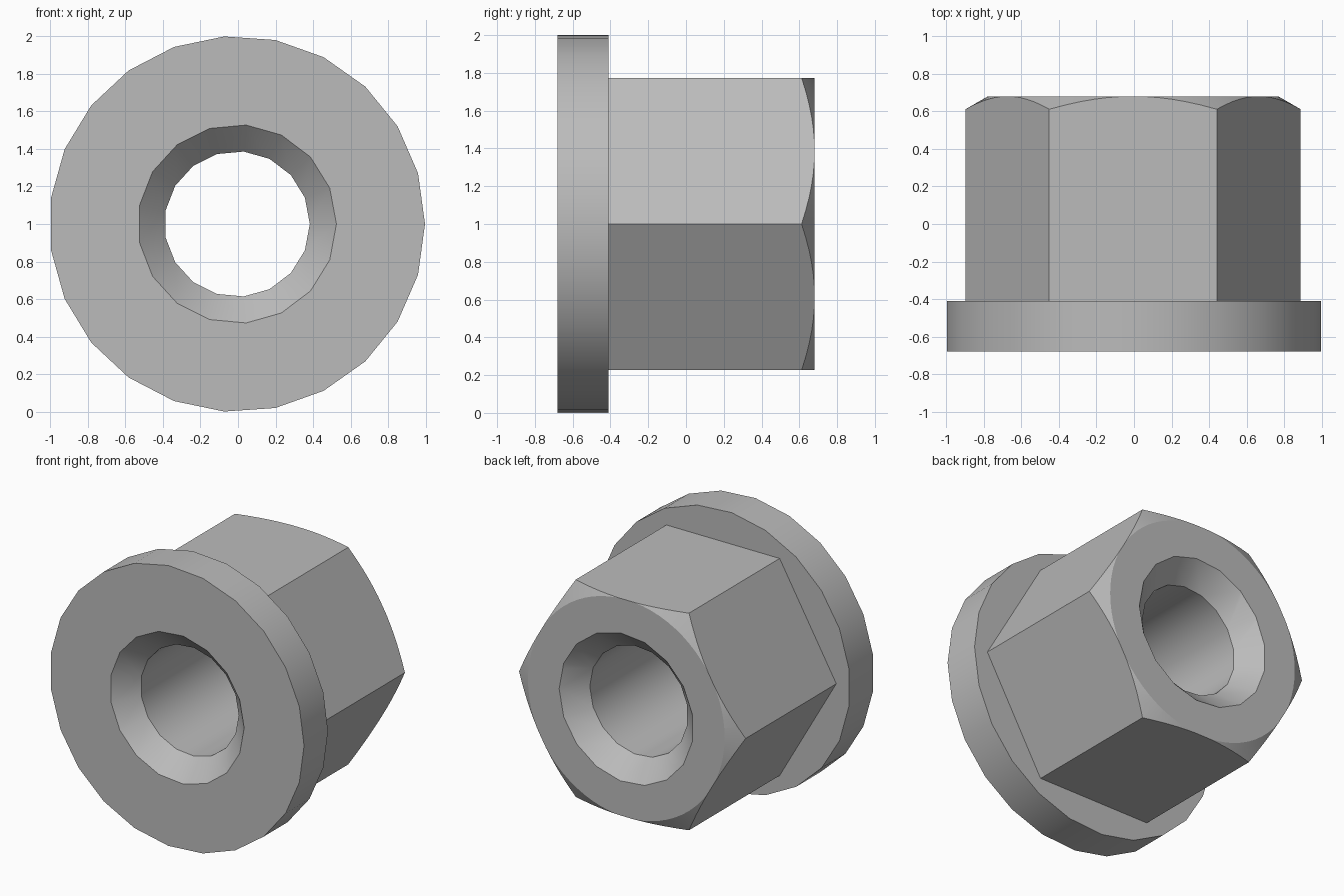
import bpy, bmesh, math

cube = bpy.data.objects.get("Cube")
if cube:
    bpy.data.objects.remove(cube, do_unlink=True)

FRONT, STEP, BACK = -0.68, -0.41, 0.68   # depth stations along the bore
CENTRE_X, CENTRE_Z = -0.005, 1.0

steel = bpy.data.materials.new("plain_grey")
steel.use_nodes = True
grey = (0.5, 0.5, 0.5, 1)
steel.diffuse_color = grey
steel.node_tree.nodes["Principled BSDF"].inputs["Base Color"].default_value = grey


def lathe(name, sides, profile):
    """Closed solid turned around the y axis from (y, radius) stations."""
    bm = bmesh.new()
    rings = []
    for y, r in profile:
        angles = [2 * math.pi * i / sides for i in range(sides)]
        rings.append([bm.verts.new((CENTRE_X + r * math.cos(a), y, CENTRE_Z + r * math.sin(a)))
                      for a in angles])
    for a, b in zip(rings, rings[1:]):
        for i in range(sides):
            j = (i + 1) % sides
            bm.faces.new((a[i], a[j], b[j], b[i]))
    bm.faces.new(rings[0])
    bm.faces.new(rings[-1])
    bmesh.ops.recalc_face_normals(bm, faces=bm.faces)
    mesh = bpy.data.meshes.new(name)
    bm.to_mesh(mesh)
    bm.free()
    mesh.materials.append(steel)
    obj = bpy.data.objects.new(name, mesh)
    bpy.context.collection.objects.link(obj)
    return obj


def combine(target, tool, operation):
    """Apply a boolean and discard the tool."""
    mod = target.modifiers.new("cut", 'BOOLEAN')
    mod.object, mod.operation, mod.solver = tool, operation, 'EXACT'
    bpy.context.view_layer.objects.active = target
    bpy.ops.object.modifier_apply(modifier=mod.name)
    bpy.data.objects.remove(tool, do_unlink=True)


# Hexagonal body, its back corners trimmed by a 30 degree cone
nut = lathe("flanged_hex_nut", 6, [(STEP - 0.1, 0.894), (BACK, 0.894)])
slope = math.sqrt(3)
length = BACK - FRONT
cone = lathe("corner_trim", 72, [(FRONT, 0.776 + length * slope), (BACK, 0.776)])
combine(nut, cone, 'INTERSECT')

# Round flange at the front
flange = lathe("flange", 23, [(FRONT, 1.0023), (STEP, 1.0023)])
combine(nut, flange, 'UNION')

# Through bore, countersunk at both ends
BORE, SINK, EXTRA = 0.388, 0.53, 0.05
depth = SINK - BORE
bore = lathe("bore_cutter", 17, [
    (FRONT - EXTRA, SINK + EXTRA), (FRONT + depth, BORE),
    (BACK - depth, BORE), (BACK + EXTRA, SINK + EXTRA)])
combine(nut, bore, 'DIFFERENCE')

# Smooth round walls, crisp edges
bpy.ops.object.select_all(action='DESELECT')
nut.select_set(True)
bpy.context.view_layer.objects.active = nut
bpy.ops.object.shade_smooth_by_angle(angle=math.radians(25))
